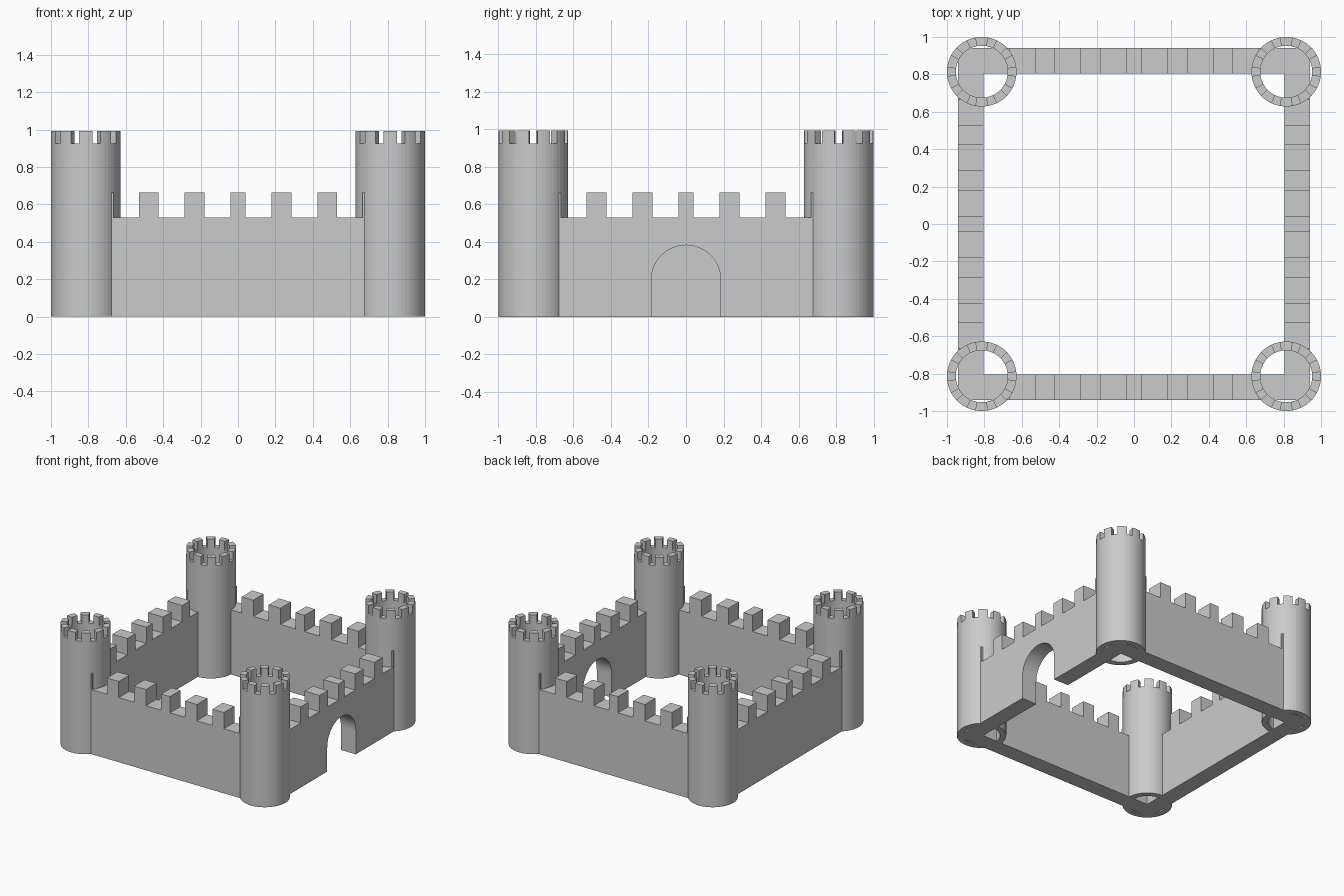
import bpy, bmesh, math
from mathutils import Matrix

if "Cube" in bpy.data.objects:
    bpy.data.objects.remove(bpy.data.objects["Cube"])

stone = bpy.data.materials.new("grey stone")
stone.diffuse_color = (0.6, 0.6, 0.6, 1)
stone.use_nodes = True
stone.node_tree.nodes["Principled BSDF"].inputs["Base Color"].default_value = stone.diffuse_color

OUT, INN = 0.94, 0.805            # wall outer and inner face
WALL_Z, MERLON_Z = 0.53, 0.663    # wall walk and merlon top
GAPS = [(0.04, 0.178), (0.285, 0.425), (0.53, 0.666)]
TOWER_C, R_OUT, R_IN = 0.814, 0.186, 0.139
TOWER_Z, TOWER_TOP = 0.925, 0.993


def finish(bm, name):
    bmesh.ops.recalc_face_normals(bm, faces=bm.faces)
    mesh = bpy.data.meshes.new(name)
    bm.to_mesh(mesh)
    bm.free()
    mesh.materials.append(stone)
    return mesh


def add(mesh, name):
    ob = bpy.data.objects.new(name, mesh)
    bpy.context.collection.objects.link(ob)
    return ob


# Crenellated wall: side outline pushed through the wall thickness
def wall(name, half, angle, gate=False):
    right = [(half, 0), (half, MERLON_Z)]
    for a, b in reversed(GAPS):
        right += [(b, MERLON_Z), (b, WALL_Z), (a, WALL_Z), (a, MERLON_Z)]
    outline = right + [(-u, z) for u, z in reversed(right)]
    if gate:
        r, spring, n = 0.185, 0.197, 24
        outline += [(-r, 0)]
        outline += [(-r * math.cos(math.pi * i / n),
                     spring + r * math.sin(math.pi * i / n)) for i in range(n + 1)]
        outline += [(r, 0)]
    bm = bmesh.new()
    face = bm.faces.new([bm.verts.new((u, -OUT, z)) for u, z in outline])
    ext = bmesh.ops.extrude_face_region(bm, geom=[face], use_keep_orig=True)
    verts = [g for g in ext["geom"] if isinstance(g, bmesh.types.BMVert)]
    bmesh.ops.translate(bm, verts=verts, vec=(0, OUT - INN, 0))
    bmesh.ops.rotate(bm, verts=bm.verts, cent=(0, 0, 0),
                     matrix=Matrix.Rotation(math.radians(angle), 3, 'Z'))
    add(finish(bm, name), name)


wall("front_wall", OUT, 0)
wall("gate_wall", INN, 90, gate=True)
wall("back_wall", OUT, 180)
wall("left_wall", INN, 270)


# Hollow round tower with ten merlons
def tower_mesh():
    n = 50
    bm = bmesh.new()

    def ring(r, z):
        return [bm.verts.new((r * math.cos(math.tau * i / n),
                              r * math.sin(math.tau * i / n), z)) for i in range(n)]

    o0, i0 = ring(R_OUT, 0), ring(R_IN, 0)
    o1, i1 = ring(R_OUT, TOWER_Z), ring(R_IN, TOWER_Z)
    o2, i2 = ring(R_OUT, TOWER_TOP), ring(R_IN, TOWER_TOP)

    def raised(k):
        return (k - 36) % 5 < 3

    for k in range(n):
        j = (k + 1) % n
        quads = [(o0[k], o0[j], o1[j], o1[k]), (i0[j], i0[k], i1[k], i1[j]),
                 (o0[j], o0[k], i0[k], i0[j])]
        if raised(k):
            quads += [(o1[k], o1[j], o2[j], o2[k]), (i1[j], i1[k], i2[k], i2[j]),
                      (o2[k], o2[j], i2[j], i2[k])]
        else:
            quads.append((o1[k], o1[j], i1[j], i1[k]))
        if raised(k) != raised(j):
            quads.append((o1[j], i1[j], i2[j], o2[j]))
        for q in quads:
            bm.faces.new(q)
    bmesh.ops.delete(bm, geom=[v for v in bm.verts if not v.link_faces], context='VERTS')
    return finish(bm, "tower")


# One tower at each corner
tower = tower_mesh()
for sx, side in ((-1, "left"), (1, "right")):
    for sy, end in ((-1, "front"), (1, "back")):
        add(tower, f"{end}_{side}_tower").location = (sx * TOWER_C, sy * TOWER_C, 0)
